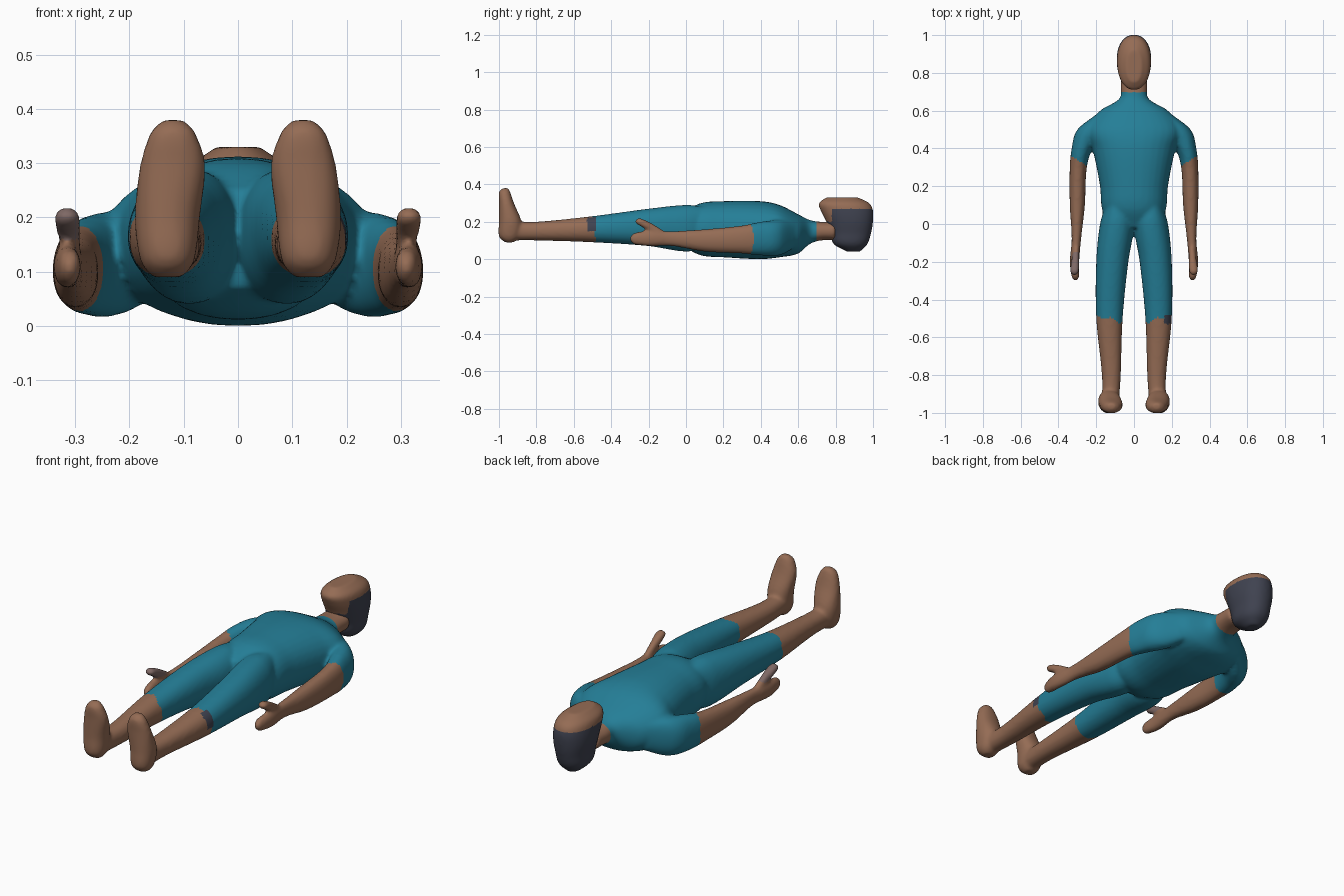
import bpy, bmesh, math
from mathutils import Vector

if "Cube" in bpy.data.objects:
    bpy.data.objects.remove(bpy.data.objects["Cube"], do_unlink=True)


def material(name, rgb):
    mat = bpy.data.materials.new(name)
    mat.use_nodes = True
    mat.diffuse_color = (*rgb, 1)
    shader = mat.node_tree.nodes["Principled BSDF"]
    shader.inputs["Base Color"].default_value = (*rgb, 1)
    return mat


SUIT, SKIN, HAIR, DULL = range(4)
materials = [
    material("teal suit", (.018, .21, .31)),
    material("brown skin", (.3, .15, .09)),
    material("charcoal hair", (.05, .055, .08)),
    material("dull mauve skin", (.21, .14, .13)),
]


def smooth_rings(rings, steps=5):
    """Fit a smooth curve through a few rings, ordered by their first value."""
    points = [Vector(ring) for ring in rings]
    last = len(points) - 1

    def slope(i):
        before, after = points[max(i - 1, 0)], points[min(i + 1, last)]
        return (after - before) / (after[0] - before[0])

    result = []
    for i in range(last):
        start, end = points[i], points[i + 1]
        span = end[0] - start[0]
        for step in range(steps):
            t = step / steps
            u = 1 - t
            result.append(start * (u * u * (1 + 2 * t))
                          + end * (t * t * (1 + 2 * u))
                          + slope(i) * (span * t * u * u)
                          - slope(i + 1) * (span * t * t * u))
    return result + [points[last]]


def loft(bm, rings, place, power=2.2, sides=32):
    """Skin a capped tube through superellipse rings set out by place()."""
    loops = []
    for ring in smooth_rings(rings):
        loop = []
        for i in range(sides):
            angle = math.tau * i / sides
            c, s = [math.copysign(abs(v) ** (2 / power), v)
                    for v in (math.cos(angle), math.sin(angle))]
            loop.append(bm.verts.new(place(ring, c, s)))
        loops.append(loop)
    for lower, upper in zip(loops, loops[1:]):
        for i in range(sides):
            j = (i + 1) % sides
            bm.faces.new((lower[i], lower[j], upper[j], upper[i]))
    bm.faces.new(loops[0])
    bm.faces.new(loops[-1])


def between(low, high, amount):
    return (low + high) / 2 + amount * (high - low) / 2


def along_body(side):
    """Rings are (y, inner x, outer x, low z, high z)."""
    def place(ring, c, s):
        y, inner, outer, low, high = ring
        return side * between(inner, outer, c), y, between(low, high, s)
    return place


def upright(side):
    """Rings are (z, centre x, radius x, low y, high y)."""
    def place(ring, c, s):
        z, centre, radius, low, high = ring
        return side * (centre + c * radius), between(low, high, s), z
    return place


def finish(bm, name, voxel, rule):
    """Fuse overlapping forms into one smooth skin and colour it by rule."""
    bmesh.ops.recalc_face_normals(bm, faces=bm.faces)
    mesh = bpy.data.meshes.new(name)
    bm.to_mesh(mesh)
    bm.free()
    ob = bpy.data.objects.new(name, mesh)
    bpy.context.collection.objects.link(ob)
    bpy.ops.object.select_all(action="DESELECT")
    bpy.context.view_layer.objects.active = ob
    ob.select_set(True)
    fuse = ob.modifiers.new("fuse", "REMESH")
    fuse.mode = "VOXEL"
    fuse.voxel_size = voxel
    soften = ob.modifiers.new("soften", "SMOOTH")
    soften.iterations = 8
    for modifier in ("fuse", "soften"):
        bpy.ops.object.modifier_apply(modifier=modifier)
    for mat in materials:
        ob.data.materials.append(mat)
    for face in ob.data.polygons:
        face.material_index = rule(*face.center)
        face.use_smooth = True


# Torso and neck: y, half width, low z, high z
torso = [
    (-.02, .13, .07, .25), (.08, .17, .02, .3), (.2, .18, .01, .31),
    (.4, .22, 0, .31), (.5, .25, .01, .29), (.6, .18, .03, .24),
    (.66, .08, .08, .21), (.72, .07, .1, .2), (.8, .07, .1, .2),
]
# Leg from hip to heel
leg = [
    (.1, .03, .15, .06, .28), (0, 0, .18, .04, .29),
    (-.2, .03, .2, .07, .27), (-.5, .06, .2, .09, .23),
    (-.8, .07, .17, .1, .2), (-.95, .08, .17, .1, .2),
]
# Foot from heel up to the toes
foot = [
    (.09, .13, .03, -.97, -.92), (.12, .13, .05, -1, -.89),
    (.2, .13, .06, -1, -.88), (.3, .12, .06, -1, -.92),
    (.36, .12, .04, -1, -.94), (.38, .12, .02, -.98, -.95),
]
# Arm from shoulder to fingertips
arm = [
    (.58, .12, .2, .06, .2), (.5, .16, .3, .02, .21),
    (.4, .22, .33, .02, .2), (.3, .25, .34, .03, .18),
    (.1, .26, .34, .04, .16), (-.08, .28, .33, .07, .15),
    (-.2, .29, .34, .07, .15), (-.28, .29, .33, .08, .14),
    (-.3, .3, .32, .1, .12),
]
# Thumb splayed up from the palm
thumb = [
    (-.1, .29, .32, .1, .14), (-.18, .29, .33, .14, .19),
    (-.25, .29, .34, .18, .22), (-.27, .3, .33, .19, .21),
]
# Head from the back of the skull up to the face
head = [
    (.04, 0, .03, .86, .93), (.08, 0, .07, .79, .97),
    (.14, 0, .08, .77, .99), (.2, 0, .09, .75, 1),
    (.26, 0, .09, .72, 1), (.3, 0, .08, .71, .98),
    (.33, 0, .04, .75, .92),
]


def body_colour(x, y, z):
    out = abs(x)
    ripple = math.sin(70 * out + 25 * z) / 120
    if x < -.25 and -.27 < y < -.15 and z > .16:
        return DULL
    if out > .22 and y < .16 + .6 * out:
        return SKIN
    if x > .16 and -.53 < y < -.48 and z > .15:
        return HAIR
    if y > .7 or y < -.54 + .3 * out + ripple:
        return SKIN
    return SUIT


def head_colour(x, y, z):
    hairline = .78 if z > .2 else .75
    return HAIR if y > hairline and z < .27 else SKIN


bm = bmesh.new()
loft(bm, [(y, -half, half, low, high) for y, half, low, high in torso],
     along_body(1))
for side in (1, -1):
    loft(bm, leg, along_body(side))
    loft(bm, foot, upright(side))
    loft(bm, arm, along_body(side))
    loft(bm, thumb, along_body(side))
finish(bm, "body", .009, body_colour)

bm = bmesh.new()
loft(bm, head, upright(1))
finish(bm, "head", .008, head_colour)
